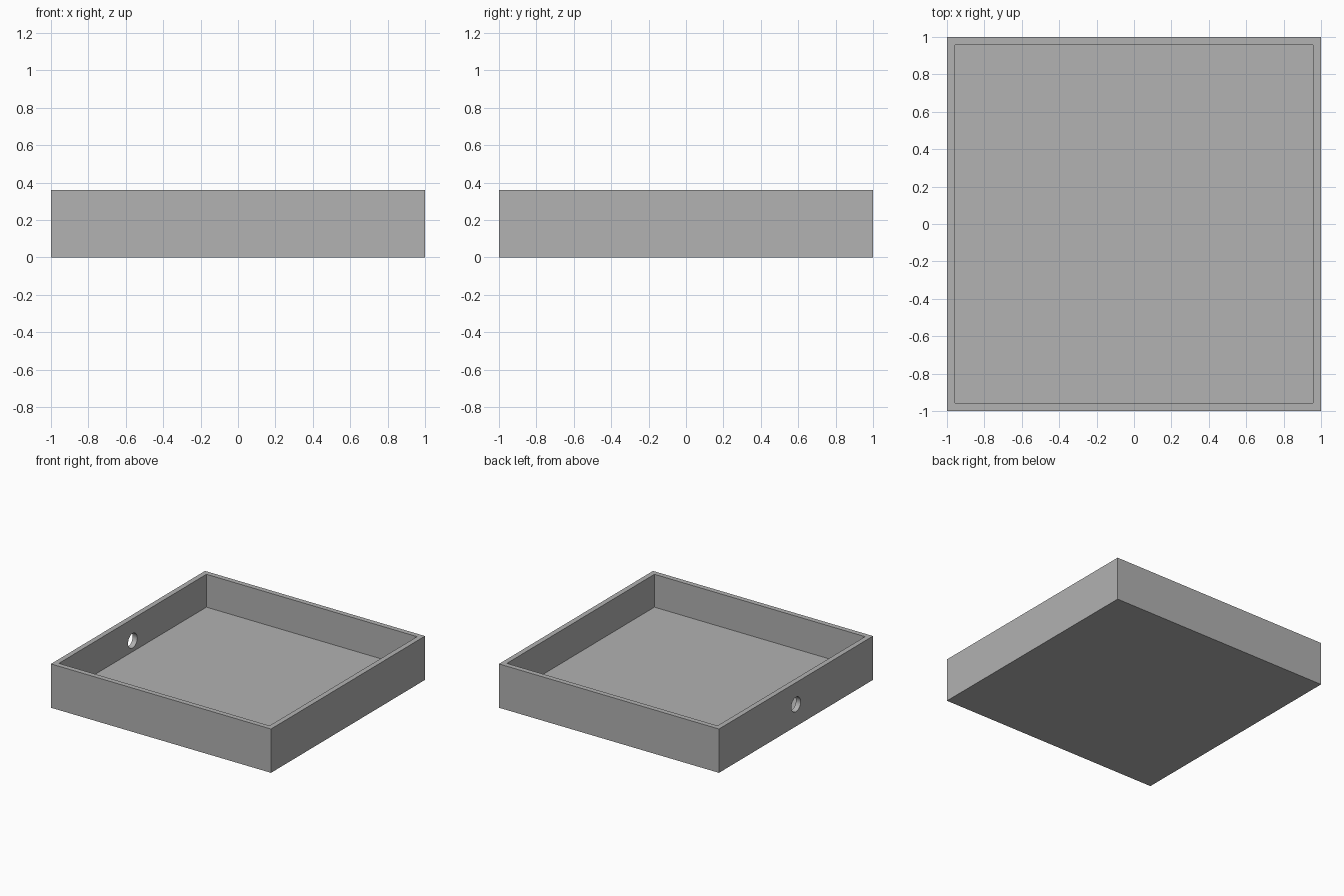
import bpy, bmesh, math

cube = bpy.data.objects.get("Cube")
if cube:
    bpy.data.objects.remove(cube, do_unlink=True)

SIDE, HEIGHT, WALL, FLOOR = 2.0, 0.36, 0.06, 0.09
HOLE_RADIUS = 0.06

# Single grey material
grey = bpy.data.materials.new("grey")
grey.use_nodes = True
colour = (0.445, 0.445, 0.445, 1.0)
grey.diffuse_color = colour
grey.node_tree.nodes["Principled BSDF"].inputs["Base Color"].default_value = colour


def add_object(name, bm):
    mesh = bpy.data.meshes.new(name)
    bm.to_mesh(mesh)
    bm.free()
    mesh.materials.append(grey)
    obj = bpy.data.objects.new(name, mesh)
    bpy.context.collection.objects.link(obj)
    return obj


# Open square tray: box with an inset top pushed down to the floor
bm = bmesh.new()
bmesh.ops.create_cube(bm, size=1)
bmesh.ops.scale(bm, vec=(SIDE, SIDE, HEIGHT), verts=bm.verts)
bmesh.ops.translate(bm, vec=(0, 0, HEIGHT / 2), verts=bm.verts)
top = max(bm.faces, key=lambda f: f.calc_center_median().z)
bmesh.ops.inset_region(bm, faces=[top], thickness=WALL)
inner = bmesh.ops.extrude_face_region(bm, geom=[top])["geom"]
floor_verts = [v for v in inner if isinstance(v, bmesh.types.BMVert)]
if top.is_valid:
    bmesh.ops.delete(bm, geom=[top], context="FACES_ONLY")
bmesh.ops.translate(bm, vec=(0, 0, FLOOR - HEIGHT), verts=floor_verts)
bmesh.ops.recalc_face_normals(bm, faces=bm.faces)
tray = add_object("tray", bm)

# Round cutter through the middle of the -x wall
bm = bmesh.new()
bmesh.ops.create_cone(bm, cap_ends=True, segments=32, radius1=HOLE_RADIUS,
                      radius2=HOLE_RADIUS, depth=WALL * 4)
cutter = add_object("cable_hole_cutter", bm)
cutter.rotation_euler = (0, math.pi / 2, 0)
cutter.location = (-SIDE / 2 + WALL / 2, 0, HEIGHT / 2)
cutter.hide_render = True

# Cut the hole and keep only the finished tray
cut = tray.modifiers.new("cable_hole", "BOOLEAN")
cut.operation = "DIFFERENCE"
cut.solver = "EXACT"
cut.object = cutter
bpy.context.view_layer.objects.active = tray
tray.select_set(True)
bpy.ops.object.modifier_apply(modifier=cut.name)
bpy.data.objects.remove(cutter, do_unlink=True)
bpy.ops.object.shade_smooth_by_angle(angle=math.radians(30))
